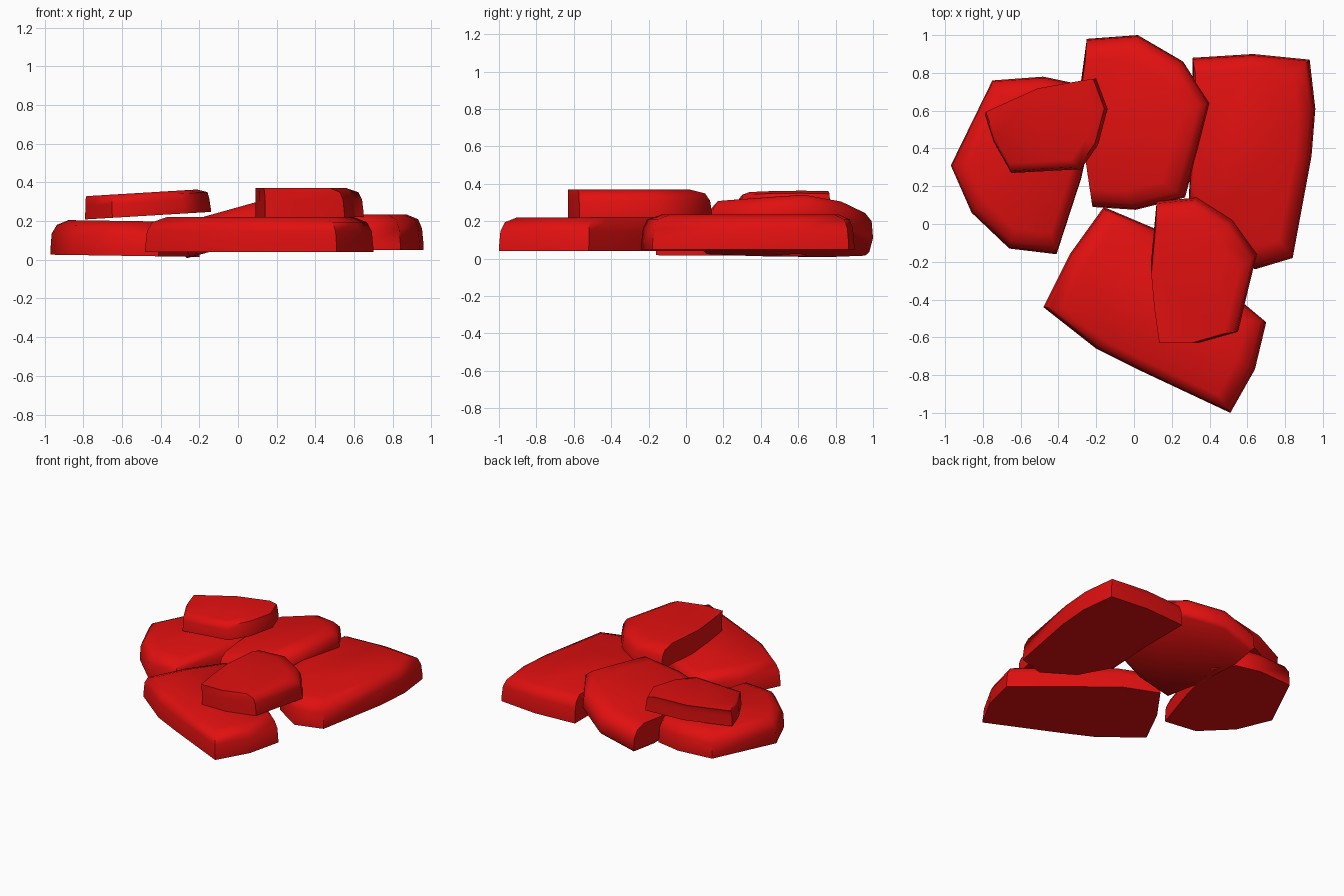
import bpy, bmesh
from mathutils import Vector

if "Cube" in bpy.data.objects:
    bpy.data.objects.remove(bpy.data.objects["Cube"])

red = bpy.data.materials.new("red")
red.diffuse_color = (0.75, 0.005, 0.005, 1)
red.use_nodes = True
red.node_tree.nodes["Principled BSDF"].inputs["Base Color"].default_value = red.diffuse_color


def slab(name, outline, z, thick, anchor=None, top=0.8, slope=(0, 0), base=1.0):
    """Flat chipped stone: outline at the bottom, shoulder ring, top ring shrunk toward an anchor."""
    pts = [Vector(p) for p in outline]
    mid = sum(pts, Vector((0, 0))) / len(pts)
    anc = Vector(anchor) if anchor else mid
    bm = bmesh.new()
    rings = []
    # (scale, centre, height fraction) of each ring
    for s, c, h in ((base, mid, 0), (1.0, mid, 0.12), (0.985, anc, 0.6), ((1 + top) / 2 + 0.03, anc, 0.86), (top, anc, 1)):
        ring = []
        for p in pts:
            q = c + (p - c) * s
            tilt = slope[0] * (q.x - mid.x) + slope[1] * (q.y - mid.y)
            ring.append(bm.verts.new((q.x, q.y, z + thick * h + tilt)))
        rings.append(ring)
    n = len(pts)
    for a, b in zip(rings, rings[1:]):
        for i in range(n):
            j = (i + 1) % n
            bm.faces.new((a[i], a[j], b[j], b[i]))
    bm.faces.new(rings[0])
    bm.faces.new(rings[-1])
    bmesh.ops.recalc_face_normals(bm, faces=bm.faces)
    mesh = bpy.data.meshes.new(name)
    bm.to_mesh(mesh)
    bm.free()
    mesh.materials.append(red)
    ob = bpy.data.objects.new(name, mesh)
    bpy.context.collection.objects.link(ob)
    bpy.ops.object.select_all(action='DESELECT')
    ob.select_set(True)
    bpy.context.view_layer.objects.active = ob
    bpy.ops.object.shade_smooth_by_angle(angle=1.0)


# Lower layer
slab("left_stone", [(-.97, .31), (-.86, .06), (-.66, -.13), (-.41, -.16), (-.28, .24),
                    (-.2, .6), (-.29, .74), (-.48, .78), (-.75, .76)],
     0.02, 0.18, top=0.78, slope=(-0.015, 0))
slab("back_stone", [(-.25, .98), (-.28, .76), (-.26, .36), (-.22, .09), (.01, .075), (.27, .14),
                    (.34, .4), (.40, .64), (.26, .86), (.02, 1.0)],
     0.09, 0.19, anchor=(-.28, .5), top=0.77, slope=(0.28, 0), base=0.95)
slab("right_stone", [(.31, .88), (.31, .5), (.29, .14), (.42, -.1), (.64, -.24), (.84, -.18),
                     (.94, .36), (.96, .61), (.93, .87), (.63, .9)],
     0.05, 0.185, anchor=(.4, .4), top=0.84)
slab("front_stone", [(-.48, -.44), (-.2, -.66), (.02, -.77), (.51, -1.0), (.64, -.77), (.70, -.52),
                     (.58, -.42), (.1, -.02), (-.16, .09), (-.34, -.16)],
     0.04, 0.18, top=0.82)

# Upper layer
slab("upper_left_stone", [(-.79, .58), (-.74, .43), (-.65, .27), (-.28, .29), (-.19, .42),
                          (-.14, .61), (-.2, .77), (-.48, .72)],
     0.23, 0.12, anchor=(-.74, .7), top=0.88, slope=(0.06, 0))
slab("upper_front_stone", [(.12, .12), (.09, -.2), (.11, -.42), (.14, -.63), (.34, -.63), (.55, -.57),
                           (.65, -.16), (.52, .02), (.33, .14)],
     0.22, 0.15, anchor=(.1, -.63), top=0.84)
